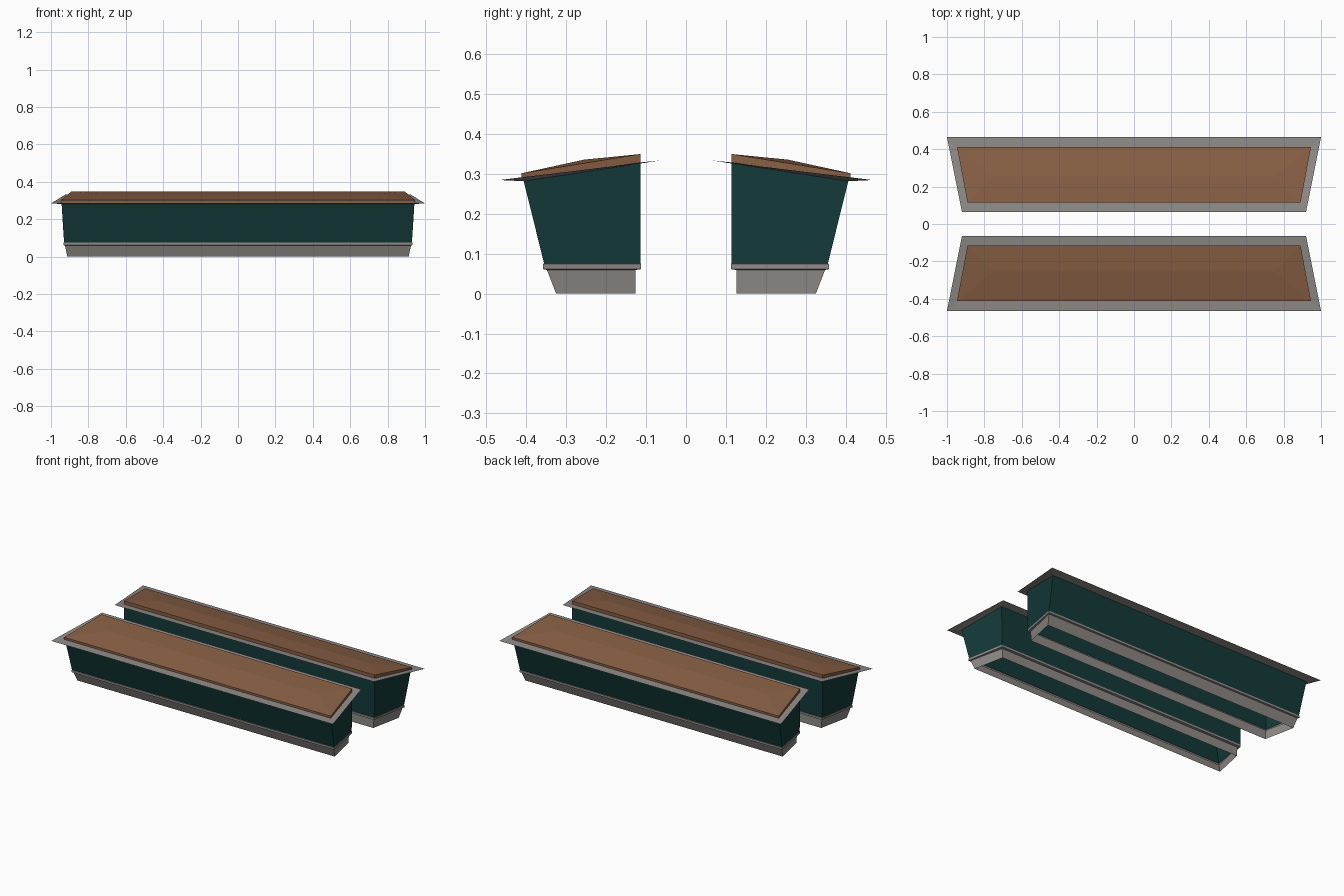
import bpy, bmesh

if "Cube" in bpy.data.objects:
    bpy.data.objects.remove(bpy.data.objects["Cube"])


def material(name, rgb):
    m = bpy.data.materials.new(name)
    m.diffuse_color = (*rgb, 1)
    m.use_nodes = True
    m.node_tree.nodes["Principled BSDF"].inputs["Base Color"].default_value = m.diffuse_color
    return m


GREEN = material("dark green", (0.006, 0.042, 0.040))
GREY = material("warm grey", (0.275, 0.255, 0.243))
BROWN = material("brown wood", (0.245, 0.115, 0.057))


def trapezoid(inner, outer):
    """Loop of four corners from (half width, y, z) of the inner and outer edge."""
    (xi, yi, zi), (xo, yo, zo) = inner, outer
    return [(-xi, yi, zi), (xi, yi, zi), (xo, yo, zo), (-xo, yo, zo)]


def loft(name, loops, mat, ridge=None):
    """Skin a stack of loops, optionally close the top with a hip ridge, mirror over y."""
    bm = bmesh.new()
    rings = [[bm.verts.new(p) for p in loop] for loop in loops]
    for a, b in zip(rings, rings[1:]):
        for i in range(4):
            j = (i + 1) % 4
            bm.faces.new((a[i], a[j], b[j], b[i]))
    if ridge:
        x, y, z = ridge
        l, r = bm.verts.new((-x, y, z)), bm.verts.new((x, y, z))
        a, b, c, d = rings[-1]
        for f in ((a, b, r, l), (b, c, r), (c, d, l, r), (d, a, l)):
            bm.faces.new(f)
    mesh = bpy.data.meshes.new(name)
    bm.to_mesh(mesh)
    bm.free()
    mesh.materials.append(mat)
    ob = bpy.data.objects.new(name, mesh)
    bpy.context.collection.objects.link(ob)
    mod = ob.modifiers.new("mirror", 'MIRROR')
    mod.use_axis = (False, True, False)
    return ob


# Shared loops (inner edge, outer edge)
body_low = trapezoid((0.887, 0.114, 0.075), (0.93, 0.355, 0.075))
body_top = trapezoid((0.89, 0.114, 0.326), (0.943, 0.406, 0.281))
lid_base = trapezoid((0.89, 0.114, 0.328), (0.946, 0.411, 0.287))

# Tapered planter walls, open underneath
loft("box_walls", [body_low, body_top], GREEN)

# Stepped plinth with a trim band on top
loft("plinth", [
    trapezoid((0.872, 0.126, 0.0), (0.913, 0.325, 0.0)),
    trapezoid((0.876, 0.126, 0.059), (0.925, 0.348, 0.059)),
    trapezoid((0.888, 0.112, 0.061), (0.933, 0.358, 0.061)),
    trapezoid((0.888, 0.112, 0.074), (0.933, 0.358, 0.074)),
    body_low], GREY)

# Thin sloping flange around the top
loft("flange", [
    body_top,
    trapezoid((0.92, 0.064, 0.333), (1.0, 0.466, 0.284)),
    lid_base], GREY)

# Slightly crowned lid
loft("lid", [
    lid_base,
    trapezoid((0.89, 0.114, 0.349), (0.946, 0.411, 0.301))],
    BROWN, ridge=(0.75, 0.255, 0.335))
